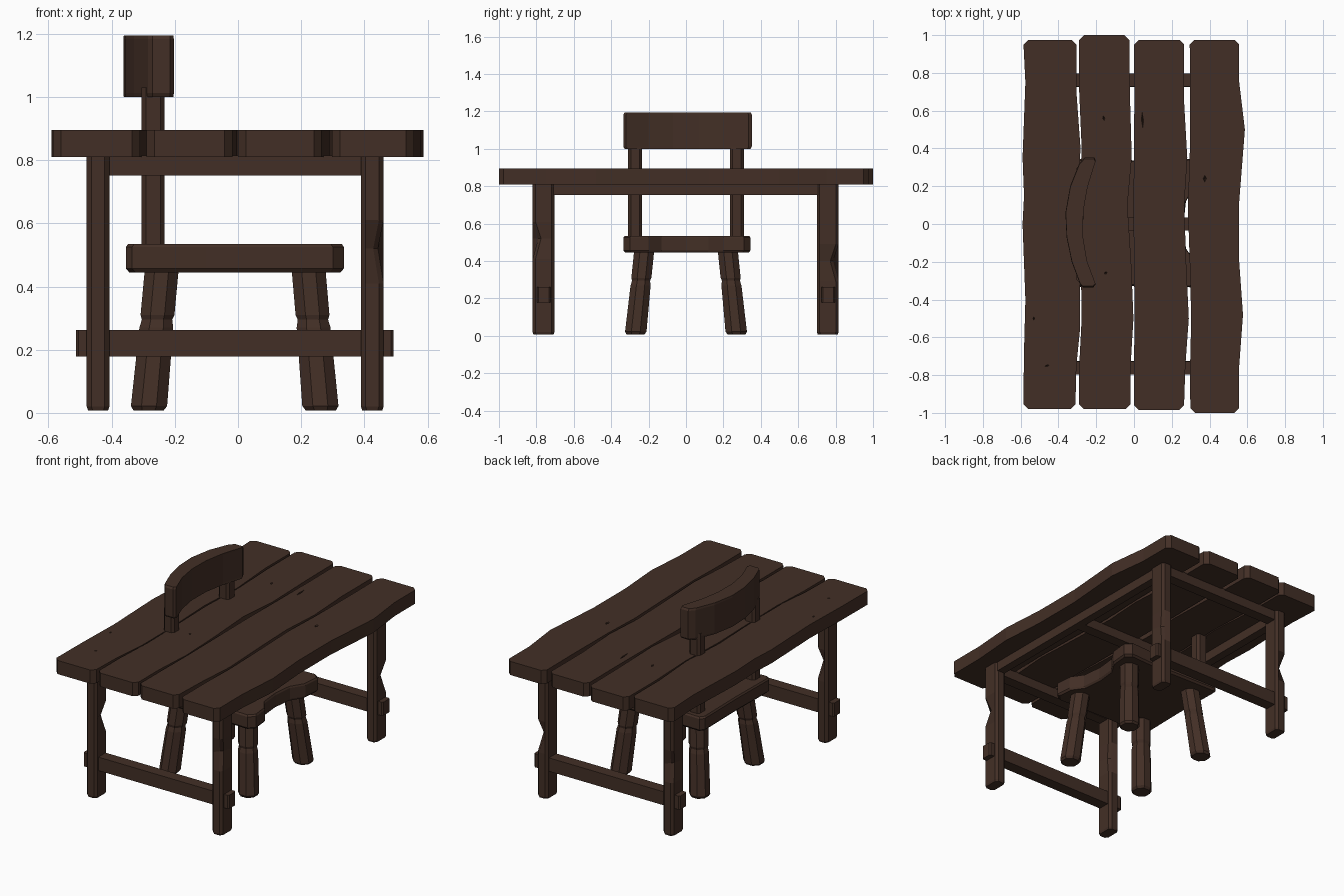
import bpy, bmesh, math
from mathutils import Vector

if "Cube" in bpy.data.objects:
    bpy.data.objects.remove(bpy.data.objects["Cube"])

wood = bpy.data.materials.new("dark brown wood")
wood.diffuse_color = (0.055, 0.028, 0.019, 1)
wood.use_nodes = True
wood.node_tree.nodes["Principled BSDF"].inputs["Base Color"].default_value = wood.diffuse_color


def loft(name, rings):
    """Closed solid skinned through rings of equal point count."""
    bm = bmesh.new()
    rows = [[bm.verts.new(p) for p in r] for r in rings]
    n = len(rows[0])
    for a, b in zip(rows, rows[1:]):
        for i in range(n):
            j = (i + 1) % n
            bm.faces.new((a[i], a[j], b[j], b[i]))
    bm.faces.new(rows[0][::-1])
    bm.faces.new(rows[-1])
    bmesh.ops.recalc_face_normals(bm, faces=bm.faces)
    me = bpy.data.meshes.new(name)
    bm.to_mesh(me)
    bm.free()
    me.materials.append(wood)
    ob = bpy.data.objects.new(name, me)
    bpy.context.collection.objects.link(ob)
    return ob


def slab(name, outline, z0, z1):
    return loft(name, [[(x, y, z) for x, y in outline] for z in (z0, z1)])


def chamfered(x0, x1, y0, y1, c):
    """Rectangle with cut corners, counter-clockwise from the front edge."""
    return [(x0 + c, y0), (x1 - c, y0), (x1, y0 + c), (x1, y1 - c),
            (x1 - c, y1), (x0 + c, y1), (x0, y1 - c), (x0, y0 + c)]


def box(name, x0, x1, y0, y1, z0, z1, c=0.008):
    return slab(name, chamfered(x0, x1, y0, y1, c), z0, z1)


def dent(ob, x, y, z, sx, sy, depth, rot):
    """Chip a small pyramid out of a top surface."""
    bpy.ops.mesh.primitive_cone_add(vertices=4, radius1=1, depth=2, location=(x, y, z),
                                    rotation=(math.pi, 0, rot))
    cut = bpy.context.object
    cut.name = "chip_cutter"
    cut.scale = (sx, sy, depth)
    cut.data.materials.append(wood)
    cut.hide_render = True
    cut.hide_set(True)
    mod = ob.modifiers.new("chip", 'BOOLEAN')
    mod.operation = 'DIFFERENCE'
    mod.solver = 'EXACT'
    mod.object = cut


# Table top: four wavy planks, edges given as (y, x) from back to front
planks = [
    (0.975, -0.98,
     [(.75, -.575), (.35, -.59), (.15, -.582), (0, -.59), (-.4, -.575), (-.7, -.583)], (-.585, -.585),
     [(.7, -.305), (.4, -.283), (.1, -.30), (-.3, -.285), (-.55, -.285), (-.75, -.305)], (-.305, -.31)),
    (1.0, -0.98,
     [(.7, -.29), (.4, -.277), (.1, -.29), (-.3, -.28), (-.5, -.277), (-.75, -.29)], (-.29, -.29),
     [(.7, -.022), (.35, -.012), (.1, -.035), (-.2, -.015), (-.5, -.003), (-.75, -.018)], (-.025, -.018)),
    (0.975, -0.985,
     [(.7, .002), (.35, .0), (.1, -.003), (-.2, .0), (-.5, .003), (-.75, .0)], (.0, .0),
     [(.65, .265), (.35, .282), (.1, .266), (-.2, .276), (-.5, .29), (-.75, .272)], (.265, .265)),
    (0.975, -1.0,
     [(.7, .297), (.35, .295), (.1, .285), (-.2, .295), (-.5, .303), (-.75, .297)], (.295, .298),
     [(.75, .557), (.5, .587), (.12, .557), (-.2, .557), (-.48, .577), (-.75, .557)], (.557, .557)),
]
c = 0.025
tops = []
for i, (yb, yf, left, (lb, lf), right, (rb, rf)) in enumerate(planks):
    out = [(lb + c, yb), (lb, yb - c)] + [(x, y) for y, x in left] + [(lf, yf + c), (lf + c, yf)]
    out += [(rf - c, yf), (rf, yf + c)] + [(x, y) for y, x in right[::-1]] + [(rb, yb - c), (rb - c, yb)]
    tops.append(slab(f"table_plank_{i + 1}", out, 0.81, 0.895))

# Chips in the plank tops
for p, x, y, sx, sy, r in [(0, -.46, -.75, .022, .01, .3), (0, -.53, -.5, .01, .02, 0),
                           (1, -.16, .56, .012, .025, .2), (1, -.15, -.26, .018, .014, .6),
                           (2, .045, .55, .01, .09, .05), (3, .375, .24, .018, .035, 0)]:
    dent(tops[p], x, y, 0.895, sx, sy, 0.02, r)

# Table legs, each with one corner hacked in: (name, x, y, corner direction, notch height)
for name, x, y, dx, dy, zn in [("front_left", -.443, -.762, 1, 1, .50), ("front_right", .425, -.762, 1, -1, .52),
                               ("back_left", -.443, .758, -1, 1, .45), ("back_right", .425, .758, 1, 1, .40)]:
    ring = chamfered(x - .036, x + .036, y - .058, y + .058, .015)
    hacked = []
    for px, py in ring:
        near = (px - x) * dx > .015 and (py - y) * dy > .03
        hacked.append((px - dx * .018, py - dy * .03) if near else (px, py))
    low = chamfered(x - .032, x + .032, y - .054, y + .054, .015)
    rings = [(low, .008), (ring, .02), (ring, zn - .11), (hacked, zn), (ring, zn + .09), (ring, .82)]
    loft(f"table_{name}_leg", [[(a, b, z) for a, b in r] for r, z in rings])

# Rails under the top and the foot stretchers
for s, side in ((-1, "front"), (1, "back")):
    box(f"table_{side}_rail", -.42, .40, s * .762 - .034, s * .762 + .034, .752, .815)
    box(f"table_{side}_stretcher", -.513, .493, s * .76 - .036, s * .76 + .036, .178, .262)
box("table_middle_rail", -.43, .42, -.034, .034, .752, .815)
for x, side in ((-.443, "left"), (.425, "right")):
    box(f"table_{side}_rail", x - .026, x + .026, -.72, .72, .752, .815)

# Seat slab with a hollowed front edge and eased rims
seat = [(-.335, -.335), (-.1, -.325), (.12, -.33), (.30, -.335), (.335, -.30), (.325, -.20), (.275, -.13),
        (.262, .0), (.275, .12), (.325, .20), (.335, .31), (.30, .345), (.1, .335), (-.12, .34),
        (-.335, .345), (-.355, .32), (-.35, 0), (-.355, -.31)]
loft("seat", [[(x * k, y * k, z) for x, y in seat]
              for k, z in ((.97, .445), (1, .457), (1, .525), (.98, .535))])

# Splayed eight-sided chair legs with a rough waist
for sx, sy, name in [(-1, -1, "front_left"), (1, -1, "front_right"), (-1, 1, "back_left"), (1, 1, "back_right")]:
    top = Vector((-.24 if sx < 0 else .222, sy * .222, .47))
    foot = Vector((-.283 if sx < 0 else .262, sy * .27, .008))
    rings = []
    for z, r in ((.008, .052), (.022, .062), (.27, .058), (.295, .052), (.31, .058), (.47, .058)):
        p = foot.lerp(top, (z - .008) / .462)
        rings.append([(p.x + r * math.cos(math.tau * (k + .5) / 8),
                       p.y + r * math.sin(math.tau * (k + .5) / 8), z) for k in range(8)])
    loft(f"chair_{name}_leg", rings)

# Back posts
for y, side in ((-.272, "left"), (.272, "right")):
    box(f"chair_{side}_post", -.305, -.232, y - .037, y + .037, .50, 1.03, .014)

# Curved back rest
rest = [(-.215, -.335), (-.27, -.335), (-.285, -.32), (-.33, -.2), (-.357, -.07), (-.363, .06), (-.338, .2),
        (-.29, .32), (-.262, .352), (-.21, .352), (-.203, .335), (-.245, .2), (-.268, .07), (-.27, -.07),
        (-.248, -.2), (-.203, -.32)]
mid = Vector((-.283, 0))
loft("chair_back_rest", [[(mid.x + (x - mid.x) * k, y * k, z) for x, y in rest]
                         for k, z in ((.98, 1.0), (1, 1.012), (1, 1.183), (.98, 1.195))])
